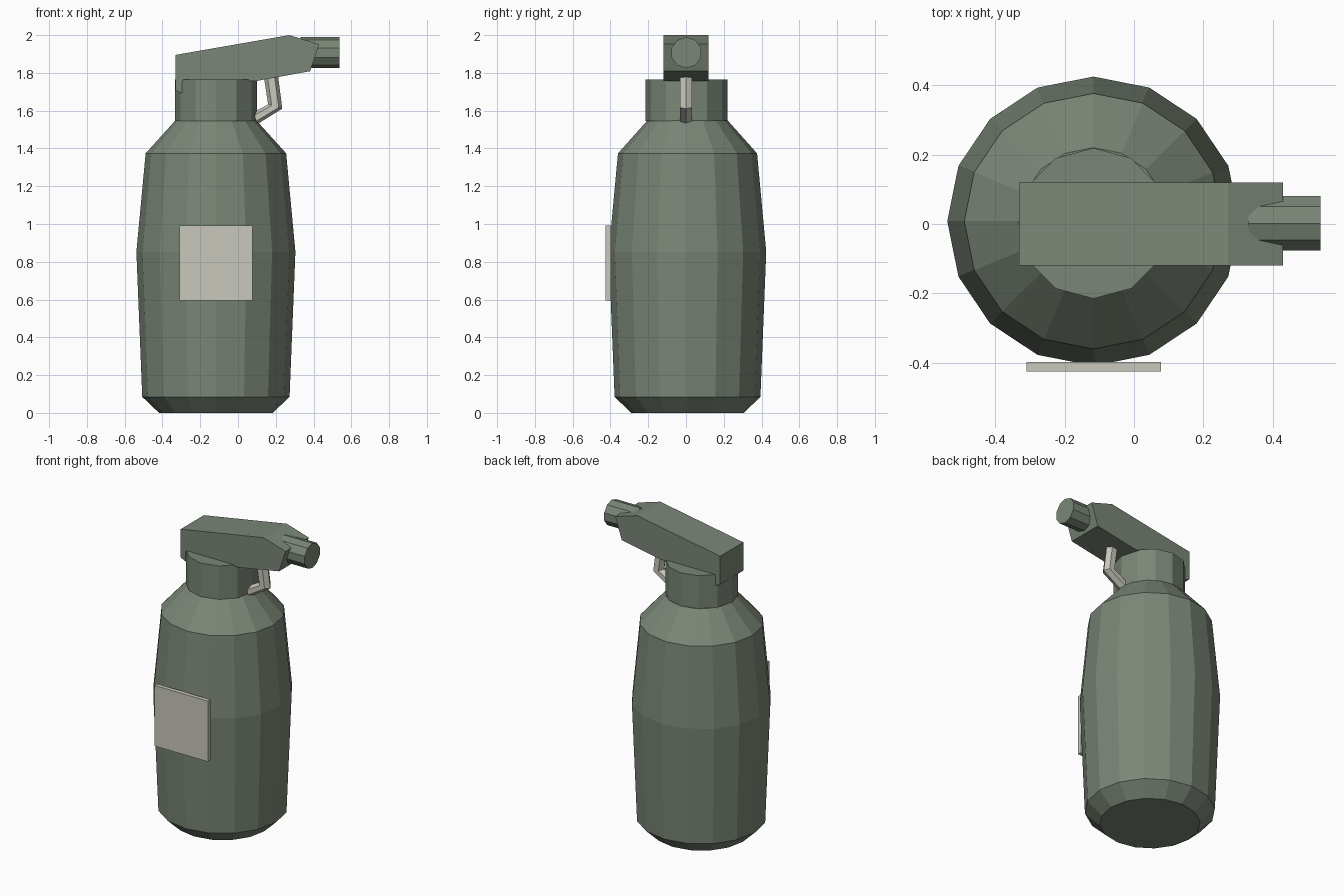
import bpy, bmesh, math
from mathutils import Vector

if "Cube" in bpy.data.objects:
    bpy.data.objects.remove(bpy.data.objects["Cube"])


def material(name, rgb):
    m = bpy.data.materials.new(name)
    m.diffuse_color = (*rgb, 1)
    m.use_nodes = True
    m.node_tree.nodes["Principled BSDF"].inputs["Base Color"].default_value = m.diffuse_color
    return m


GREEN = material("grey_green", (0.195, 0.24, 0.185))
CREAM = material("pale_cream", (0.58, 0.58, 0.51))


def make(name, rings, mat, cap=True):
    """Skin a list of equal-length point rings and cap both ends."""
    bm = bmesh.new()
    loops = [[bm.verts.new(p) for p in ring] for ring in rings]
    n = len(loops[0])
    for a, b in zip(loops, loops[1:]):
        for i in range(n):
            j = (i + 1) % n
            bm.faces.new((a[i], a[j], b[j], b[i]))
    bm.faces.new(loops[0][::-1])
    bm.faces.new(loops[-1])
    bmesh.ops.recalc_face_normals(bm, faces=bm.faces)
    me = bpy.data.meshes.new(name)
    bm.to_mesh(me)
    bm.free()
    me.materials.append(mat)
    ob = bpy.data.objects.new(name, me)
    bpy.context.collection.objects.link(ob)
    return ob


def ring(center, u, v, ru, rv, n, start=0.0):
    c, u, v = Vector(center), Vector(u), Vector(v)
    return [c + u * ru * math.cos(start + math.tau * i / n)
            + v * rv * math.sin(start + math.tau * i / n) for i in range(n)]


X, Y, Z = (1, 0, 0), (0, 1, 0), (0, 0, 1)
CX, CY = -0.117, 0.008

# Bottle body: 16-sided bulging canister
body = [(0.301, 0), (0.39, 0.085), (0.421, 0.853), (0.372, 1.374), (0.214, 1.549)]
make("bottle_body", [ring((CX, CY, z), X, Y, r, r * 0.99, 16) for r, z in body], GREEN)

# Neck collar: 12-sided
make("neck_collar", [ring((CX, 0.002, z), X, Y, 0.217, 0.217, 12) for z in (1.545, 1.765)], GREEN)

# Spray head: side profile extruded across y, with a lip at the back
head = [(-0.332, 1.895), (0.271, 2.0), (0.43, 1.952), (0.382, 1.809),
        (0.097, 1.757), (-0.297, 1.757), (-0.297, 1.692), (-0.332, 1.708)]
make("spray_head", [[(x, y, z) for x, z in head] for y in (-0.12, 0.12)], GREEN)

# Nozzle: 10-sided cylinder pushed into the head
make("nozzle", [ring((x, 0.002, 1.907), Z, Y, 0.082, 0.082, 10) for x in (0.33, 0.538)], GREEN)

# Trigger: bent six-sided bar from the head back to the collar
trigger = [((0.172, 1.80), (1, 0, 0.05), 0.038), ((0.197, 1.622), (1, 0, -0.3), 0.039),
           ((0.092, 1.56), (0.3, 0, -1), 0.033)]
make("trigger", [ring((x, 0, z), Vector(u).normalized(), Y, r, 0.037, 6)
                 for (x, z), u, r in trigger], CREAM)

# Label plate on the front
make("label_plate", [[(x, y, z) for x, z in
     ((-0.31, 0.594), (0.078, 0.594), (0.078, 0.992), (-0.31, 0.992))]
     for y in (-0.425, -0.398)], CREAM)
